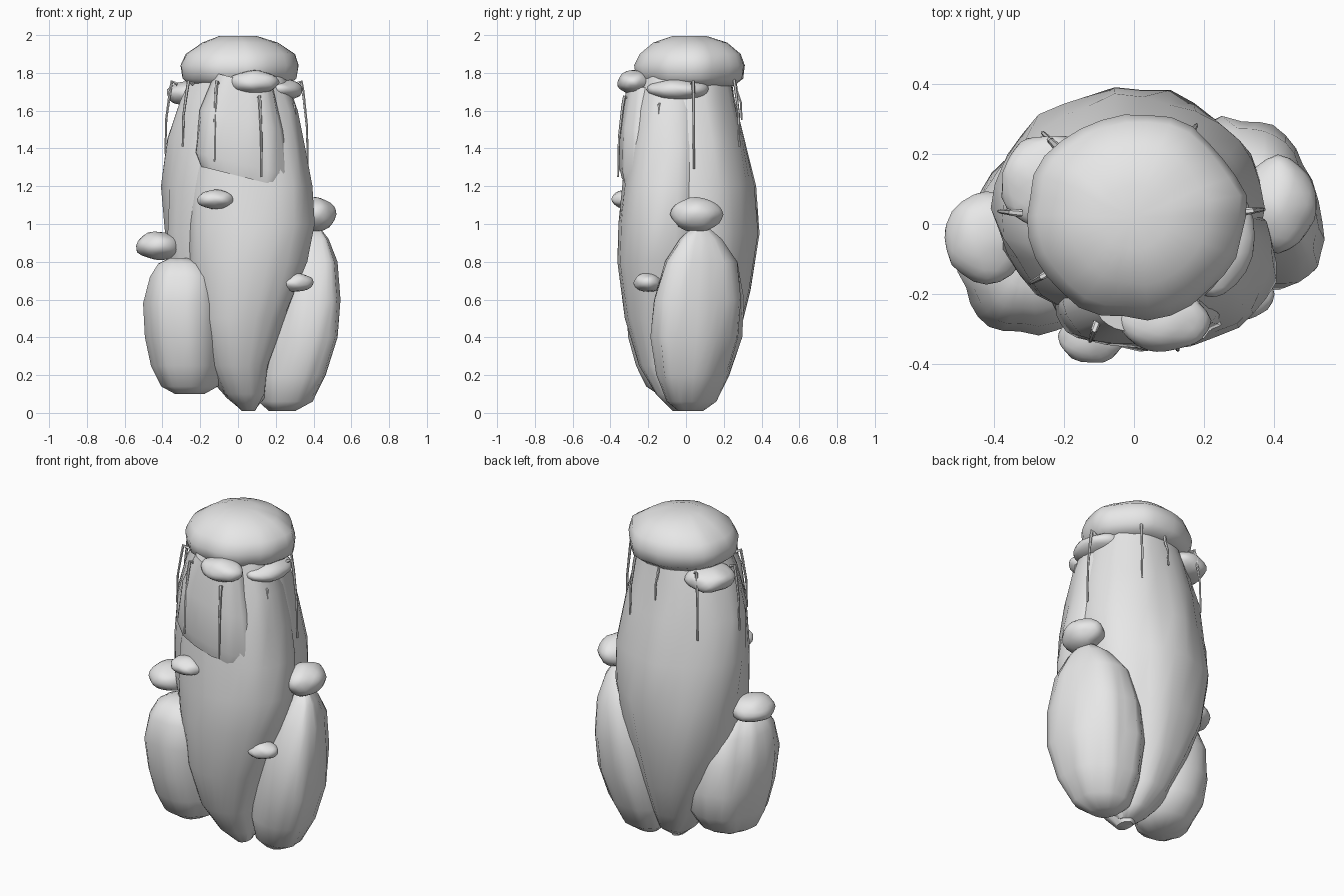
import bpy
import bmesh
import math
from mathutils import Vector, noise

default_cube = bpy.data.objects.get("Cube")
if default_cube:
    bpy.data.objects.remove(default_cube, do_unlink=True)

stone = bpy.data.materials.new("pale_grey_stone")
stone.use_nodes = True
STONE_COLOUR = (0.8, 0.8, 0.8, 1)
stone.diffuse_color = STONE_COLOUR
stone.node_tree.nodes["Principled BSDF"].inputs["Base Color"].default_value = STONE_COLOUR


def finish(name, bm, crease=50):
    """Turn a bmesh into a smooth shaded stone object."""
    bmesh.ops.recalc_face_normals(bm, faces=bm.faces)
    mesh = bpy.data.meshes.new(name)
    bm.to_mesh(mesh)
    bm.free()
    mesh.materials.append(stone)
    obj = bpy.data.objects.new(name, mesh)
    bpy.context.collection.objects.link(obj)
    bpy.ops.object.select_all(action="DESELECT")
    obj.select_set(True)
    bpy.context.view_layer.objects.active = obj
    bpy.ops.object.shade_smooth_by_angle(angle=math.radians(crease))
    return obj


def loft(name, rings, rough=0.05, sides=30, seed=0, slope=0, box=1, skew=0):
    """Skin oval rings (z, x_min, x_max, y_min, y_max) into a weathered rock.
    A box value under one squares the ovals off, slope tilts the rings and
    skew slides their backs sideways."""
    bm = bmesh.new()
    loops = []
    for z, x_min, x_max, y_min, y_max in rings:
        centre = Vector(((x_min + x_max) / 2, (y_min + y_max) / 2, z))
        loop = []
        for i in range(sides):
            angle = math.tau * i / sides
            c, s = math.cos(angle), math.sin(angle)
            # noise stretched along z gives long vertical flutes
            bump = 1 + rough * noise.noise(Vector((c * 3, s * 3, z * 2 + seed)))
            x = math.copysign(abs(c) ** box, c) * (x_max - x_min) / 2 * bump
            y = math.copysign(abs(s) ** box, s) * (y_max - y_min) / 2 * bump
            loop.append(bm.verts.new(centre + Vector((x + skew * y, y, slope * x))))
        loops.append(loop)
    for low, high in zip(loops, loops[1:]):
        for i in range(sides):
            j = (i + 1) % sides
            bm.faces.new((low[i], low[j], high[j], high[i]))
    for loop in (loops[0], loops[-1]):
        bmesh.ops.poke(bm, faces=[bm.faces.new(loop)])
    return finish(name, bm)


def clump(name, centre, radii, seed):
    """A flattened, lumpy ledge growth."""
    bm = bmesh.new()
    bmesh.ops.create_icosphere(bm, subdivisions=3, radius=1)
    for v in bm.verts:
        direction = v.co.normalized()
        lump = 1 + 0.1 * noise.noise(direction * 1.6 + Vector((seed, seed, 0)))
        v.co = Vector(centre) + Vector([d * r * lump for d, r in zip(direction, radii)])
    return finish(name, bm)


def vine(name, x, y, top, bottom):
    """A thin tapering strand that arches out from the rim and hangs down."""
    out = Vector((x, y, 0)).normalized()
    start = Vector((x, y, top))
    path = [start - out * 0.05, start - out * 0.02 + Vector((0, 0, 0.015)),
            start - out * 0.01 - Vector((0, 0, 0.04)),
            Vector((x, y, (top + bottom) / 2)) + out * 0.01,
            Vector((x, y, bottom)) + out * 0.015]
    bm = bmesh.new()
    loops = []
    for k, point in enumerate(path):
        radius = 0.011 - 0.0015 * k
        # lie across the path near the rim, then level while hanging
        ahead = path[min(k + 1, len(path) - 1)] - path[max(k - 1, 0)]
        side = Vector((-out.y, out.x, 0))
        across = ahead.cross(side).normalized()
        loops.append([bm.verts.new(point + radius * (
            math.cos(math.tau * i / 6) * side + math.sin(math.tau * i / 6) * across))
            for i in range(6)])
    for low, high in zip(loops, loops[1:]):
        for i in range(6):
            j = (i + 1) % 6
            bm.faces.new((low[i], low[j], high[j], high[i]))
    bm.faces.new(loops[0])
    bm.faces.new(loops[-1])
    return finish(name, bm)


# Main pillar, tapering to a narrow foot
loft("pillar", [
    (0.03, 0, .1, -.05, .06),
    (.08, -.06, .14, -.12, .13),
    (.2, -.16, .17, -.18, .2),
    (.4, -.26, .24, -.22, .28),
    (.65, -.34, .31, -.24, .35),
    (.95, -.39, .36, -.26, .39),
    (1.2, -.39, .36, -.27, .36),
    (1.45, -.37, .33, -.27, .31),
    (1.65, -.31, .3, -.26, .26),
    (1.8, -.24, .26, -.22, .23)], rough=0.1)

# Fuller shoulder of rock on the front of the pillar
loft("front_slab", [
    (.01, .02, .09, -.07, .04),
    (.1, -.07, .14, -.16, .06),
    (.25, -.14, .16, -.25, .08),
    (.5, -.21, .25, -.32, .1),
    (.8, -.26, .37, -.36, .13),
    (1.0, -.27, .405, -.355, .14),
    (1.2, -.27, .39, -.335, .14),
    (1.4, -.26, .355, -.315, .14),
    (1.6, -.24, .315, -.285, .12),
    (1.78, -.2, .25, -.25, .1)], seed=5, rough=0.08, box=0.95)

# Overhanging slab under the cap, broken off at a slant
loft("upper_slab", [
    (1.25, -.2, .24, -.335, -.1),
    (1.32, -.23, .26, -.35, -.1),
    (1.55, -.2, .24, -.345, -.1),
    (1.76, -.12, .19, -.31, -.1)], seed=9, slope=-0.25, rough=0.1, box=0.8)

# Leaning boulders either side of the foot
loft("tall_boulder", [
    (.01, .17, .3, -.04, .09),
    (.06, .12, .39, -.1, .16),
    (.2, .1, .46, -.15, .23),
    (.4, .12, .52, -.18, .29),
    (.6, .15, .53, -.17, .3),
    (.8, .22, .51, -.11, .27),
    (.92, .3, .47, -.03, .19),
    (.98, .37, .43, .03, .12)], seed=13, rough=0.1, box=0.85, skew=-0.25)
loft("short_boulder", [
    (.1, -.33, -.18, -.15, .02),
    (.14, -.4, -.11, -.21, .1),
    (.25, -.45, -.07, -.26, .18),
    (.4, -.48, -.06, -.3, .2),
    (.58, -.49, -.07, -.32, .18),
    (.72, -.46, -.1, -.3, .12),
    (.79, -.42, -.16, -.25, .04),
    (.82, -.36, -.26, -.18, -.04)], seed=17, rough=0.1, box=0.88, skew=0.08)

# Domed cap stone
loft("cap", [
    (1.73, -.25, .26, -.2, .25),
    (1.77, -.3, .31, -.26, .3),
    (1.84, -.31, .32, -.27, .31),
    (1.9, -.28, .3, -.24, .29),
    (1.96, -.19, .21, -.17, .22),
    (1.995, -.1, .1, -.07, .11)], rough=0.06, seed=21)

# Growths under the cap and on the ledges
clump("cap_growth_front", (.085, -.275, 1.75), (.13, .09, .063), 1)
clump("cap_growth_side", (.215, -.04, 1.71), (.13, .165, .06), 2)
clump("cap_growth_back", (-.24, .12, 1.69), (.14, .14, .07), 3)
clump("ledge_growth_front", (-.12, -.32, 1.13), (.095, .075, .05), 4)
clump("ledge_growth_short_boulder", (-.42, -.04, .885), (.12, .13, .075), 5)
clump("ledge_growth_low", (.3, -.2, .69), (.1, .075, .05), 6)
clump("ledge_growth_tall_boulder", (.41, .055, 1.05), (.105, .135, .09), 7)

# Hanging vines around the rim
for number, (x, y, top, bottom) in enumerate([
        (-.37, .035, 1.74, 1.37), (-.28, -.16, 1.74, 1.41),
        (-.12, -.32, 1.74, 1.33), (.12, -.345, 1.66, 1.25),
        (.355, .04, 1.74, 1.29), (.17, .27, 1.76, 1.41),
        (0, .28, 1.74, 1.55), (-.25, .25, 1.74, 1.36),
        (.29, -.14, 1.68, 1.58)]):
    vine(f"vine_{number + 1}", x, y, top, bottom)
